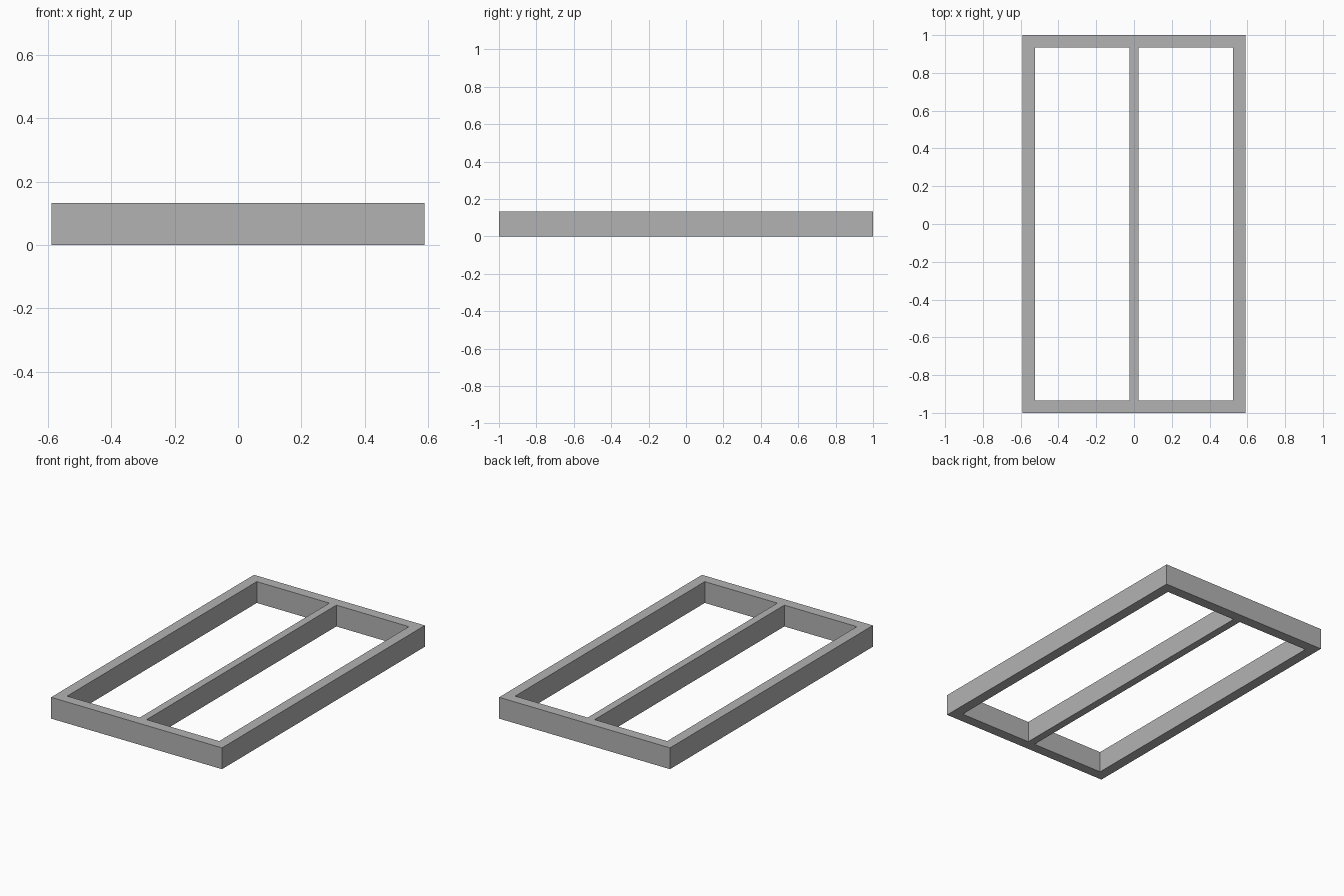
import bpy, bmesh

if "Cube" in bpy.data.objects:
    bpy.data.objects.remove(bpy.data.objects["Cube"])

HALF_W, HALF_L, HEIGHT = 0.59, 1.0, 0.133
RAIL, BAR = 0.065, 0.024  # outer rail width, half width of centre bar

grey = bpy.data.materials.new("grey")
grey.diffuse_color = (0.45, 0.45, 0.45, 1)
grey.use_nodes = True
grey.node_tree.nodes["Principled BSDF"].inputs["Base Color"].default_value = grey.diffuse_color

# Plan grid: every cell is solid except the two long openings
xs = [-HALF_W, -HALF_W + RAIL, -BAR, BAR, HALF_W - RAIL, HALF_W]
ys = [-HALF_L, -HALF_L + RAIL, HALF_L - RAIL, HALF_L]

bm = bmesh.new()
grid = [[bm.verts.new((x, y, 0)) for y in ys] for x in xs]
for i in range(len(xs) - 1):
    for j in range(len(ys) - 1):
        if j == 1 and i in (1, 3):
            continue
        bm.faces.new((grid[i][j], grid[i + 1][j], grid[i + 1][j + 1], grid[i][j + 1]))

# Raise the plan into one solid frame
raised = bmesh.ops.extrude_face_region(bm, geom=bm.faces[:], use_keep_orig=True)["geom"]
bmesh.ops.translate(bm, vec=(0, 0, HEIGHT),
                    verts=[g for g in raised if isinstance(g, bmesh.types.BMVert)])
bmesh.ops.recalc_face_normals(bm, faces=bm.faces[:])

mesh = bpy.data.meshes.new("divided_frame")
bm.to_mesh(mesh)
bm.free()
mesh.materials.append(grey)
frame = bpy.data.objects.new("divided_frame", mesh)
bpy.context.collection.objects.link(frame)
